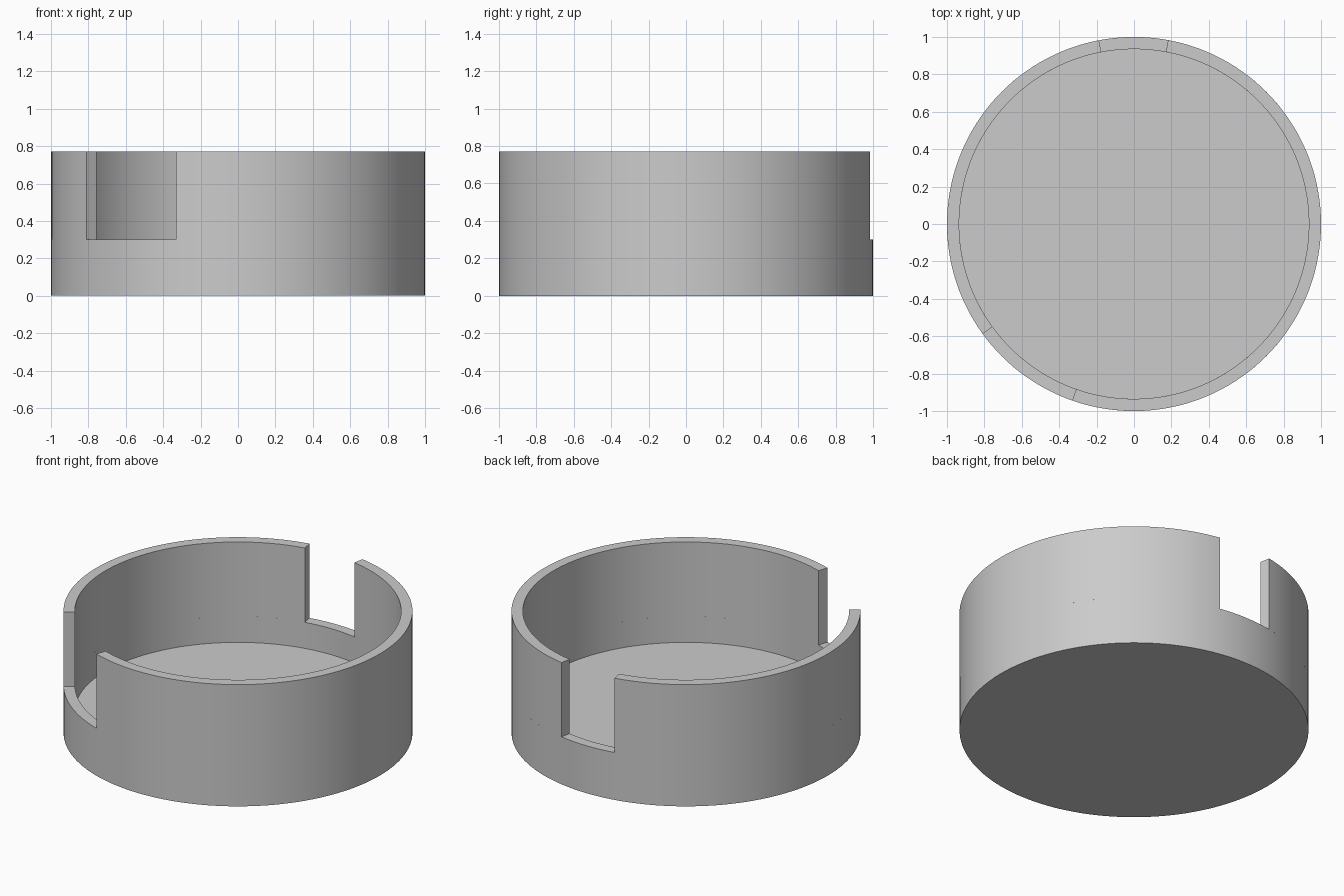
import bpy, bmesh
from math import cos, sin, radians, ceil

cube = bpy.data.objects.get("Cube")
if cube:
    bpy.data.objects.remove(cube, do_unlink=True)

OUTER, INNER = 1.0, 0.935
FLOOR, LEDGE, TOP = 0.135, 0.30, 0.77

grey = bpy.data.materials.new("plain grey")
grey.use_nodes = True
colour = (0.6, 0.6, 0.6, 1)
grey.diffuse_color = colour
grey.node_tree.nodes["Principled BSDF"].inputs["Base Color"].default_value = colour


def sweep(name, profile, start=0, end=360, closed=False):
    """Turn an (r, z) profile round the z axis; a partial turn gets end caps."""
    full = end - start == 360
    steps = ceil((end - start) / 2.5)
    bm = bmesh.new()
    rings = []
    for i in range(steps if full else steps + 1):
        a = radians(start + (end - start) * i / steps)
        rings.append([bm.verts.new((r * cos(a), r * sin(a), z)) for r, z in profile])
    count = len(profile)
    for i in range(steps):
        p, q = rings[i], rings[(i + 1) % len(rings)]
        for j in range(count if closed else count - 1):
            k = (j + 1) % count
            bm.faces.new((p[j], q[j], q[k], p[k]))
    if full:
        # Flat discs under the base and on the floor
        bm.faces.new([ring[0] for ring in rings])
        bm.faces.new([ring[-1] for ring in rings])
    else:
        # Flat notch sides
        bm.faces.new(rings[0])
        bm.faces.new(rings[-1])
    bmesh.ops.recalc_face_normals(bm, faces=bm.faces)
    mesh = bpy.data.meshes.new(name)
    bm.to_mesh(mesh)
    bm.free()
    mesh.materials.append(grey)
    obj = bpy.data.objects.new(name, mesh)
    bpy.context.collection.objects.link(obj)
    bpy.ops.object.select_all(action='DESELECT')
    obj.select_set(True)
    bpy.context.view_layer.objects.active = obj
    bpy.ops.object.shade_smooth_by_angle(angle=radians(30))
    return obj


# Shallow round base with its floor and full ring
sweep("base_cup", [(OUTER, 0), (OUTER, LEDGE), (INNER, LEDGE), (INNER, FLOOR)])

# Upper wall in two arcs, leaving a back notch and a front right notch
wall = [(OUTER, LEDGE), (OUTER, TOP), (INNER, TOP), (INNER, LEDGE)]
sweep("right_wall", wall, 100.8, 216, closed=True)
sweep("left_wall", wall, 250.7, 439.5, closed=True)
